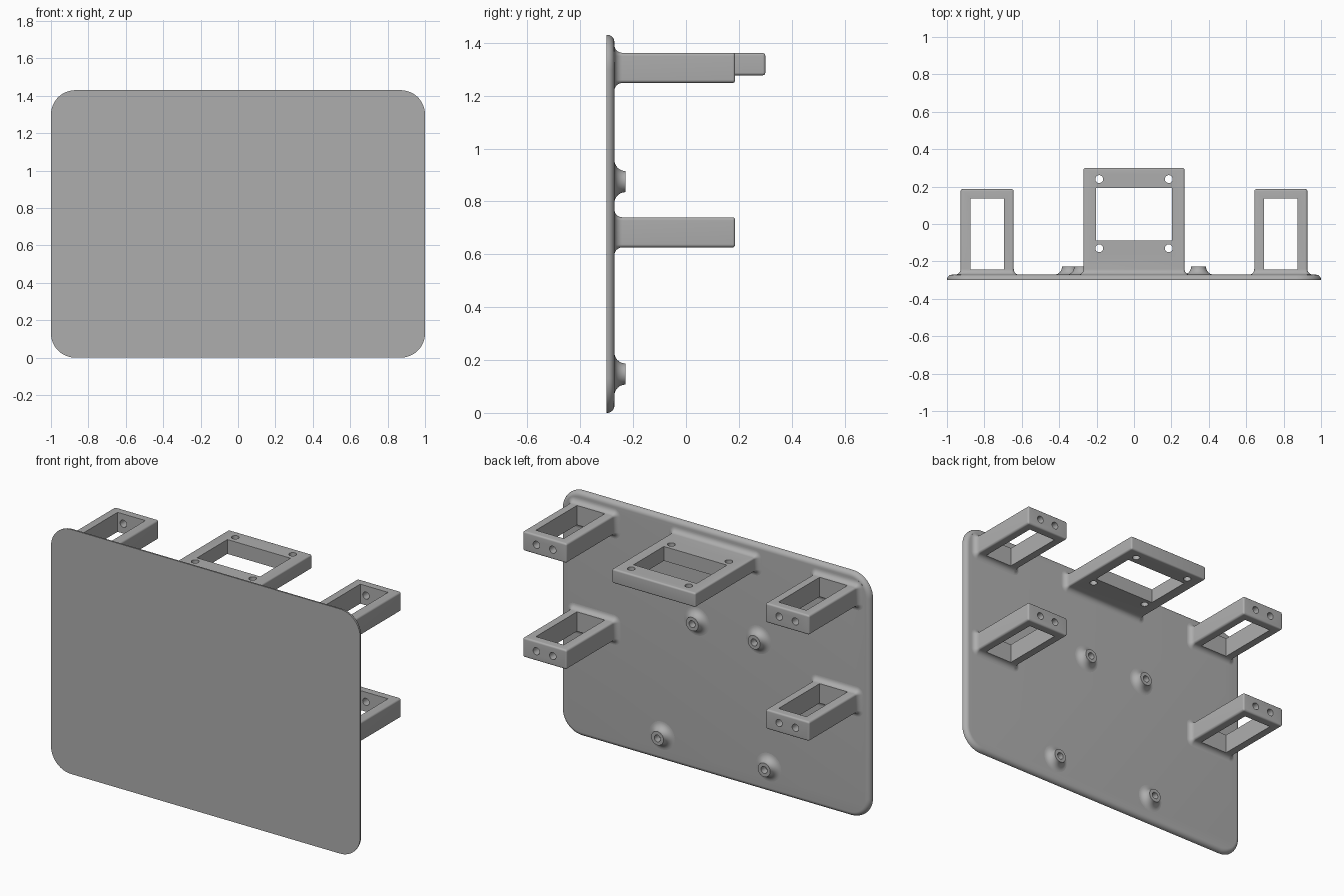
import bpy, bmesh
from math import sin, cos, pi
from mathutils import Matrix, Vector

cube = bpy.data.objects.get("Cube")
if cube:
    bpy.data.objects.remove(cube, do_unlink=True)

grey = bpy.data.materials.new("plain grey")
grey.use_nodes = True
colour = (0.42, 0.42, 0.42, 1)
grey.diffuse_color = colour
grey.node_tree.nodes["Principled BSDF"].inputs["Base Color"].default_value = colour

FRONT, BACK = -0.30, -0.271   # faces of the panel


def new_object(name, bm):
    mesh = bpy.data.meshes.new(name)
    bm.to_mesh(mesh)
    bm.free()
    obj = bpy.data.objects.new(name, mesh)
    bpy.context.collection.objects.link(obj)
    return obj


def loft(name, cx, cz, w, h, corner, rings, steps=8):
    """Stack rounded rectangles along y; each ring is (y, outward offset)."""
    bm = bmesh.new()
    loops = []
    for y, off in rings:
        loop = []
        for k, (sx, sz) in enumerate([(1, 1), (-1, 1), (-1, -1), (1, -1)]):
            for i in range(steps + 1):
                a = (k + i / steps) * pi / 2
                r = corner + off
                loop.append(bm.verts.new((cx + sx * (w / 2 - corner) + r * cos(a), y,
                                          cz + sz * (h / 2 - corner) + r * sin(a))))
        loops.append(loop)
    n = len(loops[0])
    for a, b in zip(loops, loops[1:]):
        for i in range(n):
            j = (i + 1) % n
            bm.faces.new((a[i], a[j], b[j], b[i]))
    bm.faces.new(loops[0])
    bm.faces.new(loops[-1])
    bmesh.ops.remove_doubles(bm, verts=bm.verts, dist=0.00001)
    bmesh.ops.recalc_face_normals(bm, faces=bm.faces)
    obj = new_object(name, bm)
    obj.data.materials.append(grey)
    return obj


def fillet(r, steps=8):
    """Concave flare where a part leaves the panel."""
    arc = [i / steps * pi / 2 for i in range(steps + 1)]
    return [(BACK - 0.008, r)] + [(BACK + r - r * cos(a), r - r * sin(a)) for a in arc]


def rounded_end(y, r, steps=5):
    arc = [i / steps * pi / 2 for i in range(steps + 1)]
    return [(y - r + r * sin(a), r * cos(a) - r) for a in arc]


def box_cutter(x0, x1, y0, y1, z0, z1):
    bm = bmesh.new()
    size = Matrix.Diagonal((x1 - x0, y1 - y0, z1 - z0, 1))
    centre = Matrix.Translation(((x0 + x1) / 2, (y0 + y1) / 2, (z0 + z1) / 2))
    bmesh.ops.create_cube(bm, size=1, matrix=centre @ size)
    return new_object("window_cutter", bm)


def hole_cutter(pos, r, depth, along_y=False):
    bm = bmesh.new()
    turn = Matrix.Rotation(pi / 2, 4, 'X') if along_y else Matrix()
    bmesh.ops.create_cone(bm, cap_ends=True, segments=32, radius1=r, radius2=r,
                          depth=depth, matrix=Matrix.Translation(Vector(pos)) @ turn)
    return new_object("hole_cutter", bm)


def cut(obj, cutters):
    for c in cutters:
        mod = obj.modifiers.new("cut", 'BOOLEAN')
        mod.operation = 'DIFFERENCE'
        mod.solver = 'EXACT'
        mod.object = c
    graph = bpy.context.evaluated_depsgraph_get()
    mesh = bpy.data.meshes.new_from_object(obj.evaluated_get(graph))
    obj.modifiers.clear()
    obj.data = mesh
    for c in cutters:
        bpy.data.objects.remove(c, do_unlink=True)


parts = []

# Panel with rounded corners and a rounded rear rim
parts.append(loft("panel", 0, 0.715, 2, 1.43, 0.13,
                  [(FRONT, 0)] + rounded_end(BACK, 0.027, 8), 12))

# Four side brackets, each an open frame with two screw holes in its end wall
for side, sx in (("left", 1), ("right", -1)):
    for level, z in (("upper", 1.305), ("lower", 0.683)):
        cx = sx * 0.785
        b = loft(f"{level}_{side}_bracket", cx, z, 0.284, 0.114, 0.012,
                 fillet(0.03) + rounded_end(0.186, 0.01))
        cut(b, [box_cutter(cx - 0.09, cx + 0.09, -0.242, 0.137, z - 0.2, z + 0.2)] +
            [hole_cutter((cx + dx, 0.16, z), 0.021, 0.12, True) for dx in (-0.053, 0.053)])
        parts.append(b)

# Central shelf frame with four screw holes
shelf = loft("centre_shelf", 0, 1.319, 0.54, 0.084, 0.01,
             fillet(0.03) + rounded_end(0.30, 0.01))
cut(shelf, [box_cutter(-0.204, 0.204, -0.087, 0.193, 1.1, 1.5)] +
    [hole_cutter((x, y, 1.319), 0.021, 0.3) for x in (-0.186, 0.186) for y in (-0.13, 0.24)])
parts.append(shelf)

# Four flared standoffs with blind screw holes
for i, (x, z) in enumerate([(0.345, 0.147), (-0.345, 0.147), (0.12, 0.875), (-0.28, 0.875)]):
    r = 0.04
    profile = fillet(0.042) + [(-0.228, 0), (-0.228, 0.02 - r), (BACK + 0.001, 0.02 - r)]
    parts.append(loft(f"standoff_{i + 1}", x, z, 2 * r, 2 * r, r, profile))

# Smooth shading with sharp edges kept
bpy.ops.object.select_all(action='DESELECT')
for p in parts:
    p.select_set(True)
bpy.context.view_layer.objects.active = parts[0]
bpy.ops.object.shade_smooth_by_angle(angle=pi / 6)
